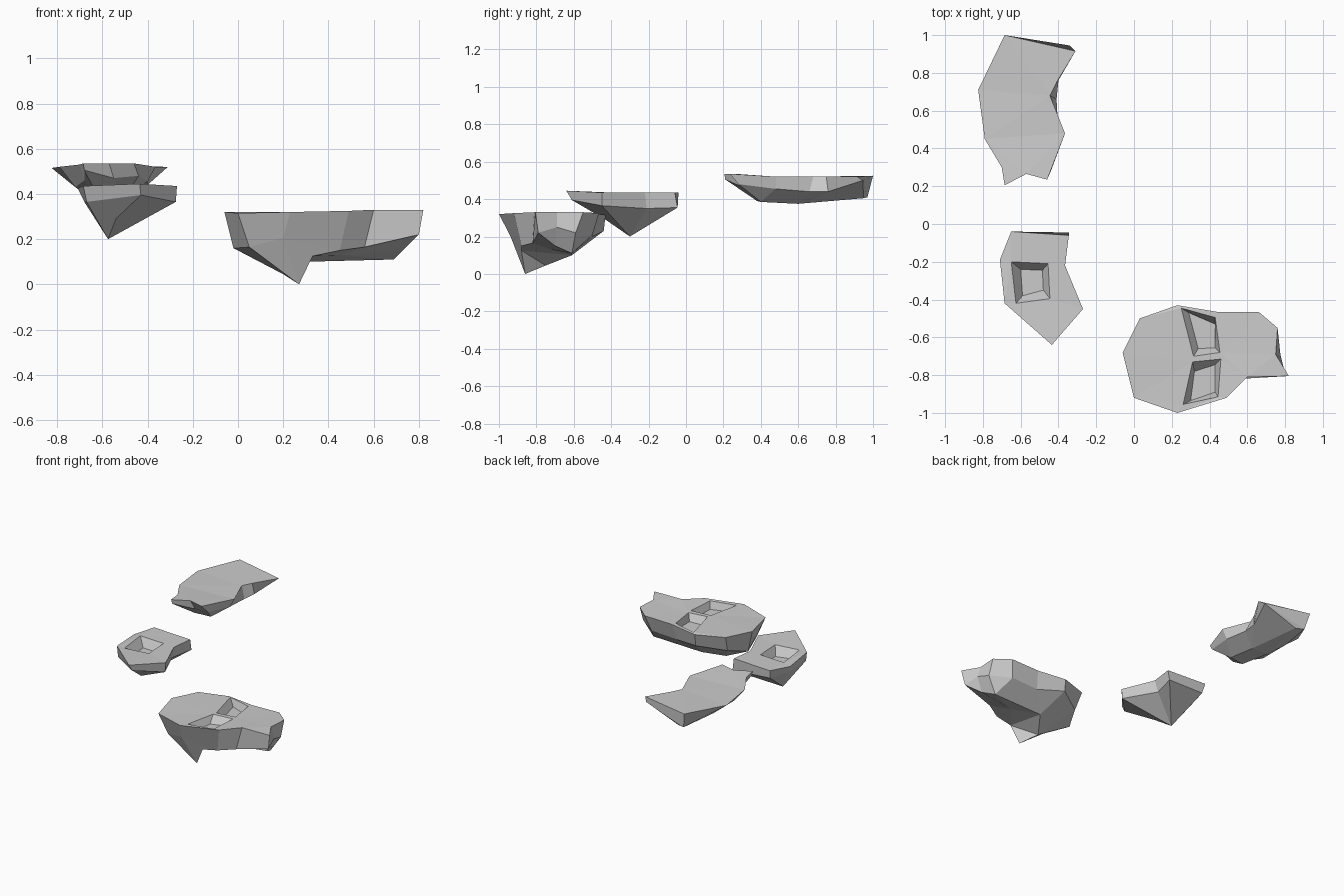
import bpy, bmesh


def fill(bm, loops):
    """Cap one outline, leaving the remaining loops as holes."""
    edges = []
    for lp in loops:
        for i, v in enumerate(lp):
            w = lp[(i + 1) % len(lp)]
            edges.append(bm.edges.get((v, w)) or bm.edges.new((v, w)))
    bmesh.ops.triangle_fill(bm, edges=edges, use_beauty=True)


def skirt(bm, upper, lower):
    """Join two rings; repeated vertices collapse quads to triangles."""
    n = len(upper)
    for i in range(n):
        j = (i + 1) % n
        corners = list(dict.fromkeys([upper[i], upper[j], lower[j], lower[i]]))
        if len(corners) > 2:
            bm.faces.new(corners)


def rock(name, top, wall, base, links, pits=()):
    """Flat-topped rock: top outline, wall ring, and base points the wall runs into."""
    bm = bmesh.new()
    ring = lambda pts: [bm.verts.new(p) for p in pts]
    t, w, b = ring(top), ring(wall), ring(base)
    skirt(bm, t, w)
    skirt(bm, w, [b[int(c)] for c in links])
    # Sunken pits with sloping sides
    rims = []
    for z, depth, rim, floor in pits:
        r = ring([(x, y, z) for x, y in rim])
        f = ring([(x, y, z - depth) for x, y in floor])
        skirt(bm, r, f)
        bm.faces.new(f)
        rims.append(r)
    fill(bm, [t] + rims)
    under = list(dict.fromkeys(b[int(c)] for c in links))
    if len(under) > 2:
        fill(bm, [under])
    bmesh.ops.recalc_face_normals(bm, faces=bm.faces)
    me = bpy.data.meshes.new(name)
    bm.to_mesh(me)
    bm.free()
    bpy.context.collection.objects.link(bpy.data.objects.new(name, me))


# Large low rock with two pits
rock("large_rock",
     [(-.06, -.68, .32), (.03, -.50, .32), (.23, -.43, .315), (.44, -.465, .32),
      (.66, -.465, .325), (.76, -.55, .33), (.75, -.69, .33), (.82, -.805, .33),
      (.60, -.81, .33), (.49, -.92, .325), (.23, -1.0, .32), (0, -.92, .315)],
     [(-.02, -.69, .16), (.05, -.55, .20), (.23, -.44, .23), (.42, -.50, .20),
      (.63, -.50, .21), (.76, -.59, .22), (.775, -.69, .25), (.80, -.79, .22),
      (.56, -.82, .165), (.45, -.88, .15), (.20, -.94, .205), (.05, -.88, .165)],
     [(.27, -.86, 0), (.20, -.75, .045), (.30, -.61, .10), (.69, -.61, .11),
      (.73, -.70, .15), (.46, -.72, .13), (.33, -.88, .125)],
     "112233445600",
     [(.32, .05, [(.25, -.445), (.43, -.495), (.455, -.68), (.315, -.70)],
       [(.29, -.47), (.43, -.53), (.43, -.655), (.34, -.66)]),
      (.32, .05, [(.31, -.73), (.46, -.715), (.445, -.915), (.26, -.955)],
       [(.32, -.78), (.43, -.745), (.43, -.89), (.30, -.935)])])

# Small middle rock with one pit and a pointed underside
rock("small_rock",
     [(-.65, -.04, .435), (-.345, -.06, .435), (-.365, -.22, .435), (-.27, -.45, .435),
      (-.435, -.64, .445), (-.685, -.42, .435), (-.71, -.19, .425)],
     [(-.64, -.06, .37), (-.345, -.045, .355), (-.385, -.21, .35), (-.275, -.45, .365),
      (-.43, -.61, .395), (-.67, -.43, .365), (-.68, -.22, .365)],
     [(-.575, -.30, .20), (-.54, -.43, .29)],
     "0000100",
     [(.435, .06, [(-.65, -.20), (-.455, -.21), (-.445, -.395), (-.625, -.42)],
       [(-.60, -.24), (-.485, -.245), (-.48, -.35), (-.59, -.38)])])

# Long high rock with a flat underside
rock("long_rock",
     [(-.685, 1.0, .525), (-.31, .915, .52), (-.41, .75, .52), (-.445, .68, .52),
      (-.365, .48, .52), (-.46, .235, .535), (-.57, .265, .535), (-.685, .205, .535),
      (-.70, .30, .53), (-.79, .45, .52), (-.825, .71, .515)],
     [(-.66, .97, .41), (-.34, .945, .50), (-.40, .76, .44), (-.41, .66, .44),
      (-.40, .48, .455), (-.44, .28, .48), (-.55, .29, .47), (-.68, .21, .505),
      (-.68, .33, .46), (-.72, .47, .43), (-.72, .71, .43)],
     [(-.50, .40, .385), (-.52, .60, .375), (-.60, .95, .405), (-.65, .60, .38),
      (-.62, .38, .39)],
     "22110004433")
